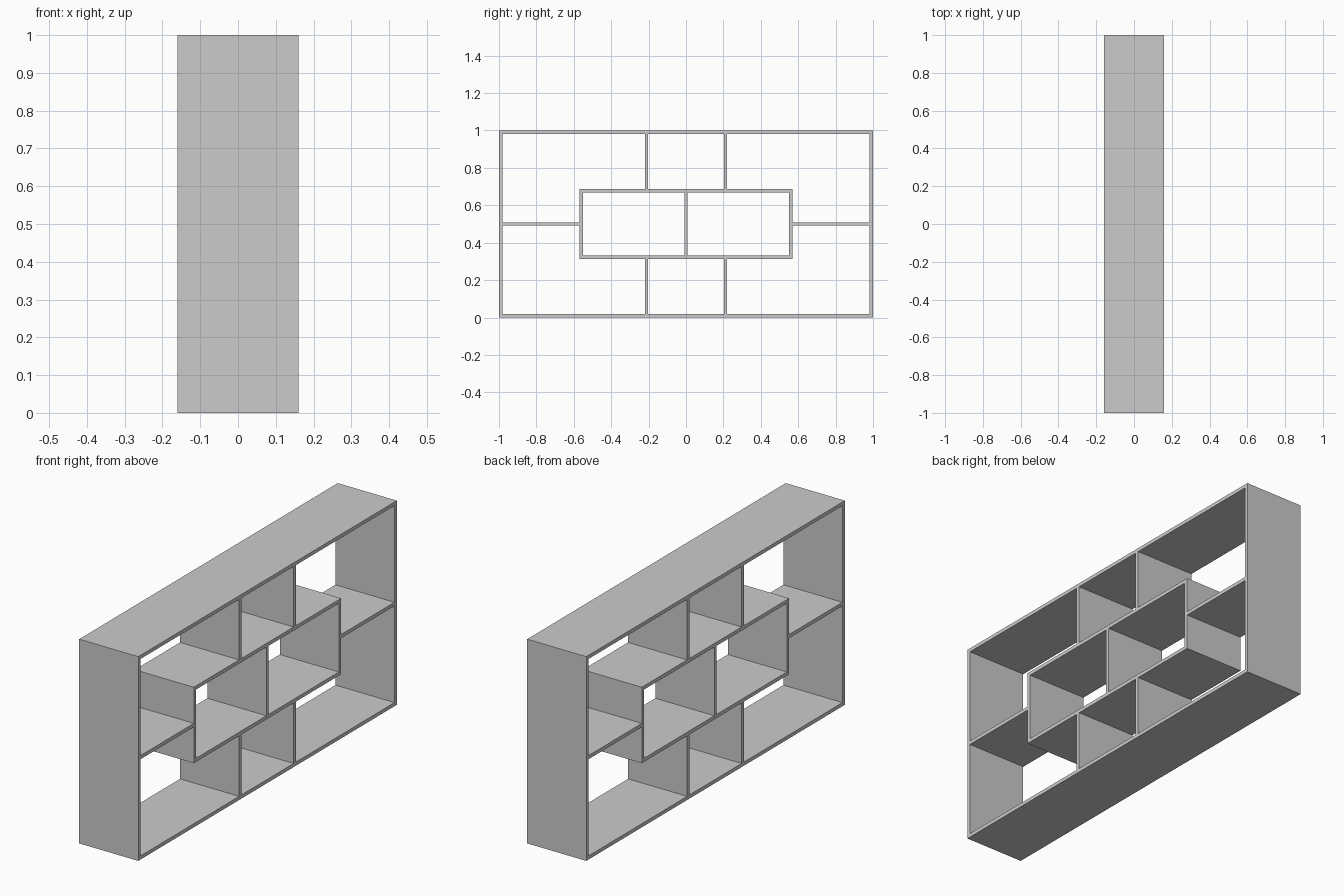
import bpy

if "Cube" in bpy.data.objects:
    bpy.data.objects.remove(bpy.data.objects["Cube"])

DEPTH = 0.32   # x size of every board
T = 0.018      # board thickness
BW, B0, B1 = 0.57, 0.314, 0.686   # inner box half width, bottom, top
DIV = 0.211    # divider centre


def board(name, y0, y1, z0, z1):
    bpy.ops.mesh.primitive_cube_add(size=1, location=(0, (y0 + y1) / 2, (z0 + z1) / 2))
    ob = bpy.context.object
    ob.name = name
    ob.scale = (DEPTH, y1 - y0, z1 - z0)
    bpy.ops.object.transform_apply(location=False, rotation=False, scale=True)
    return ob


def frame(name, half, z0, z1):
    # rectangular shell: full-width top and bottom, sides fitted between
    board(name + "_bottom", -half, half, z0, z0 + T)
    board(name + "_top", -half, half, z1 - T, z1)
    board(name + "_left_side", -half, -half + T, z0 + T, z1 - T)
    board(name + "_right_side", half - T, half, z0 + T, z1 - T)


# Outer case and central box
frame("outer_frame", 1.0, 0.0, 1.0)
frame("inner_box", BW, B0, B1)

# Central divider inside the box
board("centre_divider", -T / 2, T / 2, B0 + T, B1 - T)

# Mirrored dividers and side shelves
for side, s in (("left", -1), ("right", 1)):
    y0, y1 = s * DIV - T / 2, s * DIV + T / 2
    board("lower_divider_" + side, y0, y1, T, B0)
    board("upper_divider_" + side, y0, y1, B1, 1 - T)
    a, b = sorted((s * BW, s * (1 - T)))
    board("side_shelf_" + side, a, b, 0.5 - T / 2, 0.5 + T / 2)
